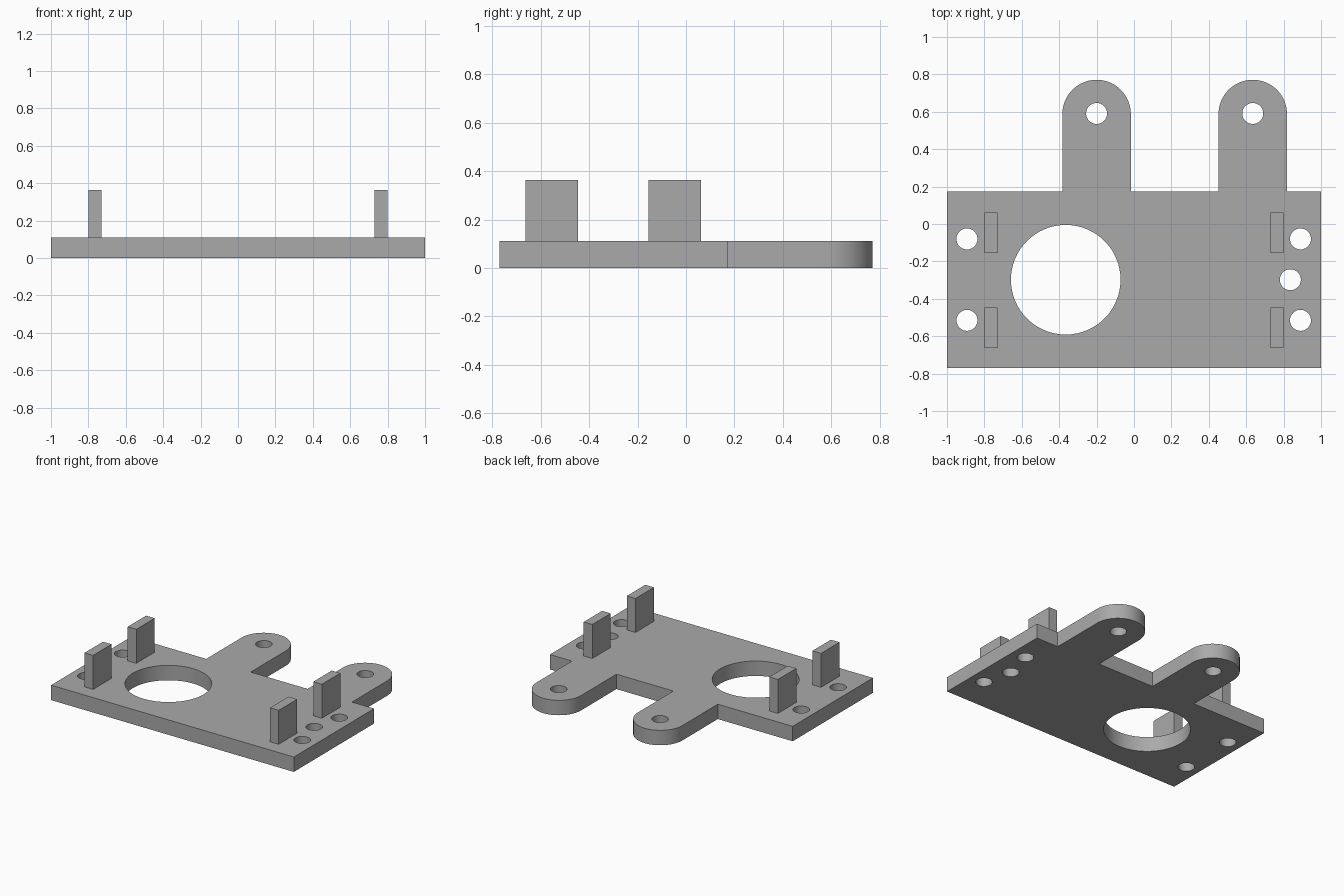
import bpy
from math import cos, sin, pi, radians

cube = bpy.data.objects.get("Cube")
if cube:
    bpy.data.objects.remove(cube, do_unlink=True)

THICK = 0.111
FRONT, BACK = -0.771, 0.173
TAB_R, TAB_Y = 0.183, 0.588
TAB_XS = (-0.2, 0.635)

grey = bpy.data.materials.new("plain grey")
grey.use_nodes = True
colour = (0.4, 0.4, 0.4, 1)
grey.diffuse_color = colour
grey.node_tree.nodes["Principled BSDF"].inputs["Base Color"].default_value = colour


def arc(x, y, r, start, end, steps):
    return [(x + r * cos(start + (end - start) * i / steps),
             y + r * sin(start + (end - start) * i / steps)) for i in range(steps + 1)]


def add_loop(curve, points):
    spline = curve.splines.new("POLY")
    spline.points.add(len(points) - 1)
    for point, (x, y) in zip(spline.points, points):
        point.co = (x, y, 0, 1)
    spline.use_cyclic_u = True


# Plate outline with two rounded tabs along the back edge
outline = [(-1, BACK), (-1, FRONT), (1, FRONT), (1, BACK)]
for x in reversed(TAB_XS):
    outline += [(x + TAB_R, BACK), *arc(x, TAB_Y, TAB_R, 0, pi, 32), (x - TAB_R, BACK)]

# Large opening and bolt holes: x, y, radius
holes = [(-0.365, -0.298, 0.293), (0.836, -0.298, 0.056)]
holes += [(x, TAB_Y + 0.003, 0.056) for x in TAB_XS]
holes += [(x, y, 0.056) for x in (-0.893, 0.89) for y in (-0.08, -0.515)]

curve = bpy.data.curves.new("plate_profile", "CURVE")
curve.dimensions = "2D"
curve.fill_mode = "BOTH"
curve.extrude = THICK / 2
add_loop(curve, outline)
for x, y, r in holes:
    add_loop(curve, arc(x, y, r, 0, 2 * pi, 64)[:-1])

plate = bpy.data.objects.new("base_plate", curve)
bpy.context.collection.objects.link(plate)
plate.location.z = THICK / 2
bpy.ops.object.select_all(action="DESELECT")
plate.select_set(True)
bpy.context.view_layer.objects.active = plate
bpy.ops.object.convert(target="MESH")
plate = bpy.context.object

# Weld the caps to the walls
bpy.ops.object.mode_set(mode="EDIT")
bpy.ops.mesh.select_all(action="SELECT")
bpy.ops.mesh.remove_doubles(threshold=0.0001)
bpy.ops.mesh.normals_make_consistent(inside=False)
bpy.ops.object.mode_set(mode="OBJECT")
bpy.ops.object.shade_smooth_by_angle(angle=radians(30))
plate.data.materials.clear()
plate.data.materials.append(grey)

# Four upright posts
POST_H = 0.364 - THICK
for side, x in (("right", -0.7645), ("left", 0.7645)):
    for end, y in (("front", -0.555), ("back", -0.047)):
        bpy.ops.mesh.primitive_cube_add(size=1, location=(x, y, THICK + POST_H / 2))
        post = bpy.context.object
        post.name = f"{end}_{side}_post"
        post.scale = (0.071, 0.217, POST_H)
        post.data.materials.append(grey)
